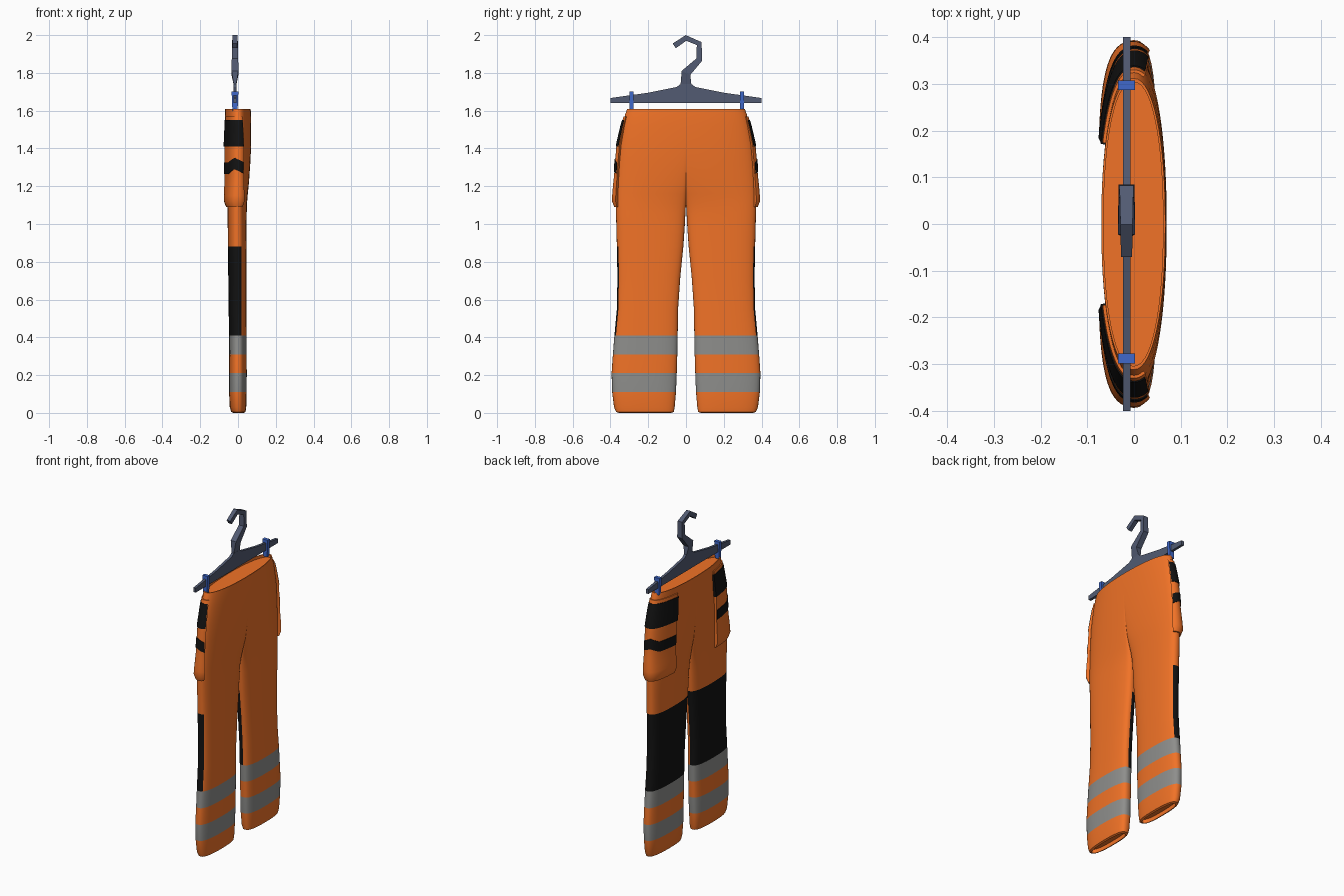
import bpy, bmesh, math
from mathutils import Vector

if "Cube" in bpy.data.objects:
    bpy.data.objects.remove(bpy.data.objects["Cube"])


def mat(name, rgb):
    m = bpy.data.materials.new(name)
    m.diffuse_color = (*rgb, 1)
    m.use_nodes = True
    m.node_tree.nodes["Principled BSDF"].inputs["Base Color"].default_value = m.diffuse_color
    return m


ORANGE = mat("orange cloth", (0.88, 0.17, 0.02))
BLACK = mat("black cloth", (0.006, 0.006, 0.006))
SILVER = mat("reflective tape", (0.27, 0.27, 0.26))
SLATE = mat("hanger slate", (0.085, 0.105, 0.17))
BLUE = mat("clip blue", (0.05, 0.14, 0.6))

# Half trouser sections: z, inner y, outer y, front x, back x, leg roundness
ROWS = [
    (0.005, .065, .370, -.036, .040, .9),
    (0.03, .060, .381, -.044, .044, .9),
    (0.11, .053, .391, -.048, .046, .9),
    (0.21, .049, .394, -.048, .047, .9),
    (0.31, .046, .387, -.047, .046, .9),
    (0.41, .044, .379, -.048, .046, .9),
    (0.55, .042, .366, -.050, .045, .9),
    (0.72, .030, .363, -.052, .045, .9),
    (0.88, .014, .366, -.054, .046, .9),
    (1.00, .006, .369, -.055, .046, .88),
    (1.06, .003, .371, -.056, .047, .82),
    (1.11, 0, .372, -.057, .049, .65),
    (1.16, 0, .371, -.059, .054, .40),
    (1.22, 0, .369, -.062, .060, .18),
    (1.32, 0, .363, -.066, .066, .05),
    (1.42, 0, .354, -.067, .070, 0),
    (1.52, 0, .336, -.068, .070, 0),
    (1.58, 0, .322, -.070, .069, 0),
    (1.608, 0, .312, -.070, .067, 0),
]
CROTCH = 11
M = 40


def section(z):
    for a, b in zip(ROWS, ROWS[1:]):
        if z <= b[0]:
            f = (z - a[0]) / (b[0] - a[0])
            return [p + (q - p) * f for p, q in zip(a, b)]
    return list(ROWS[-1])


def surf(z, t):
    """Point on the cloth; t runs inner seam, front, outer side, back."""
    _, yi, yo, xf, xb, w = section(z)
    u = math.sin(t / 2) ** 2
    torso = max(0, 1 - u ** 2.2) ** (1 / 2.2)
    leg = max(0, 1 - abs(2 * u - 1) ** 2.6) ** (1 / 2.6)
    s = torso + (leg - torso) * w
    side = -1 if t < math.pi else 1
    return Vector(((xf + xb) / 2 + side * s * (xb - xf) / 2, yi + (yo - yi) * u, z))


def finish(bm, name, mats, mirror=False, smooth=True):
    bmesh.ops.recalc_face_normals(bm, faces=bm.faces)
    me = bpy.data.meshes.new(name)
    bm.to_mesh(me)
    bm.free()
    ob = bpy.data.objects.new(name, me)
    bpy.context.collection.objects.link(ob)
    for m in mats:
        me.materials.append(m)
    if mirror:
        mod = ob.modifiers.new("mirror", 'MIRROR')
        mod.use_axis = (False, True, False)
        mod.use_clip = True
        mod.merge_threshold = 0.0005
    if smooth:
        bpy.context.view_layer.objects.active = ob
        bpy.ops.object.select_all(action='DESELECT')
        ob.select_set(True)
        bpy.ops.object.shade_smooth_by_angle(angle=math.radians(40))
    return ob


# Trousers: lofted half with coloured bands, mirrored
bm = bmesh.new()
rings = []
ts = [2 * math.pi * i / M for i in range(M + 1)]
for r in ROWS:
    rings.append([bm.verts.new(surf(r[0], t)) for t in ts])


def inner_ring(ring, cy, kx, ky, z):
    cx = sum(v.co.x for v in ring) / len(ring)
    return [bm.verts.new((cx + (v.co.x - cx) * kx, cy + (v.co.y - cy) * ky, z)) for v in ring]


def bridge(a, b, close, pick=lambda i: 0):
    n = len(a)
    for i in range(n if close else n - 1):
        j = (i + 1) % n
        bm.faces.new((a[i], a[j], b[j], b[i])).material_index = pick(i)


for k in range(len(ROWS) - 1):
    z = (ROWS[k][0] + ROWS[k + 1][0]) / 2

    def pick(i, z=z):
        if .11 < z < .21 or .31 < z < .41:
            return 2
        return 1 if .41 < z < .88 and (i < M * .55 or i == M) else 0
    bridge(rings[k], rings[k + 1], k < CROTCH, pick)

# Recessed waist and cuff openings
waist = inner_ring(rings[-1], 0, .93, .975, 1.608)
waist_in = inner_ring(waist, 0, 1, 1, 1.59)
bridge(rings[-1], waist, False)
bridge(waist, waist_in, False)
bm.faces.new(waist_in)
cuff = inner_ring(rings[0], .217, .72, .9, 0.0)
cuff_in = inner_ring(cuff, .217, 1, 1, .025)
bridge(rings[0], cuff, True)
bridge(cuff, cuff_in, True)
bm.faces.new(cuff_in)
finish(bm, "trousers", [ORANGE, BLACK, SILVER], True)


def panel(name, z0, z1, t0, t1, lift, material, peak=0.0, nz=8, nt=24):
    """Raised cloth panel that follows the trouser surface."""
    bm = bmesh.new()
    grid = []
    for a in range(-1, nz + 2):
        row = []
        for b in range(-1, nt + 2):
            fa, fb = min(max(a / nz, 0), 1), min(max(b / nt, 0), 1)
            t = math.radians(t0 + (t1 - t0) * fb)
            z = z0 + (z1 - z0) * fa
            z += peak * max(0, 1 - abs(math.degrees(t) - 170) / 30)
            e = 1e-3
            n = (surf(z + e, t) - surf(z - e, t)).cross(surf(z, t + e) - surf(z, t - e))
            n.z = 0
            n.normalize()
            rim = a in (-1, nz + 1) or b in (-1, nt + 1)
            row.append(bm.verts.new(surf(z, t) + n * (-.002 if rim else lift(z))))
        grid.append(row)
    for ra, rb in zip(grid, grid[1:]):
        for i in range(len(ra) - 1):
            bm.faces.new((ra[i], ra[i + 1], rb[i + 1], rb[i]))
    bmesh.ops.remove_doubles(bm, verts=bm.verts, dist=1e-5)
    finish(bm, name, [material], True)


def pocket_lift(z):
    if z < 1.26:
        return .008 + .012 * min(1, (z - 1.09) / .03) - .006 * max(0, (z - 1.15) / .11)
    return .014 if z < 1.42 else .014 - .008 * (z - 1.42) / .15


def flap_lift(z):
    return pocket_lift(z) + .003


# Side pockets with black flap and chevron
panel("side_pocket", 1.09, 1.57, 94, 200, pocket_lift, ORANGE, nz=16)
panel("pocket_flap", 1.41, 1.55, 92, 197, flap_lift, BLACK)
panel("pocket_chevron", 1.265, 1.325, 95, 197, flap_lift, BLACK, peak=.025)

# Hanger bar: flat outline extruded across x
HX = -.016
bm = bmesh.new()
half = [(.40, 1.64), (.40, 1.667), (.20, 1.695), (.05, 1.725), (.03, 1.74)]
outline = half + [(-y, z) for y, z in reversed(half)]
face = bm.faces.new([bm.verts.new((HX - .008, y, z)) for y, z in outline])
ext = bmesh.ops.extrude_face_region(bm, geom=[face])["geom"]
bmesh.ops.translate(bm, vec=(.016, 0, 0), verts=[v for v in ext if isinstance(v, bmesh.types.BMVert)])
finish(bm, "hanger_bar", [SLATE], smooth=False)

# Hook: box section swept along a bent path (y, z, width, depth)
path = [(0, 1.725, .060, .010), (0, 1.80, .050, .036), (.07, 1.87, .032, .034), (.07, 1.955, .030, .030),
        (0, 1.985, .030, .026), (-.062, 1.943, .030, .024)]
bm = bmesh.new()
loops = []
for i, (y, z, w, d) in enumerate(path):
    p, q = path[max(i - 1, 0)], path[min(i + 1, len(path) - 1)]
    tan = Vector((0, q[0] - p[0], q[1] - p[1])).normalized()
    side = Vector((0, tan.z, -tan.y)) * w / 2
    c = Vector((HX, y, z))
    loops.append([bm.verts.new(c + side * a + Vector((d / 2 * b, 0, 0)))
                  for a, b in ((-1, -1), (1, -1), (1, 1), (-1, 1))])
for a, b in zip(loops, loops[1:]):
    bridge(a, b, True)
bm.faces.new(loops[0])
bm.faces.new(loops[-1])
finish(bm, "hanger_hook", [SLATE], smooth=False)

# Clips: small tapered blocks pinching the waist
for name, y in (("left_clip", -.288), ("right_clip", .297)):
    bm = bmesh.new()
    bmesh.ops.create_cube(bm, size=1)
    for v in bm.verts:
        k = 1 if v.co.z > 0 else .75
        v.co = (HX + v.co.x * .036 * k, y + v.co.y * .021, 1.65 + v.co.z * .105)
    finish(bm, name, [BLUE], smooth=False)
